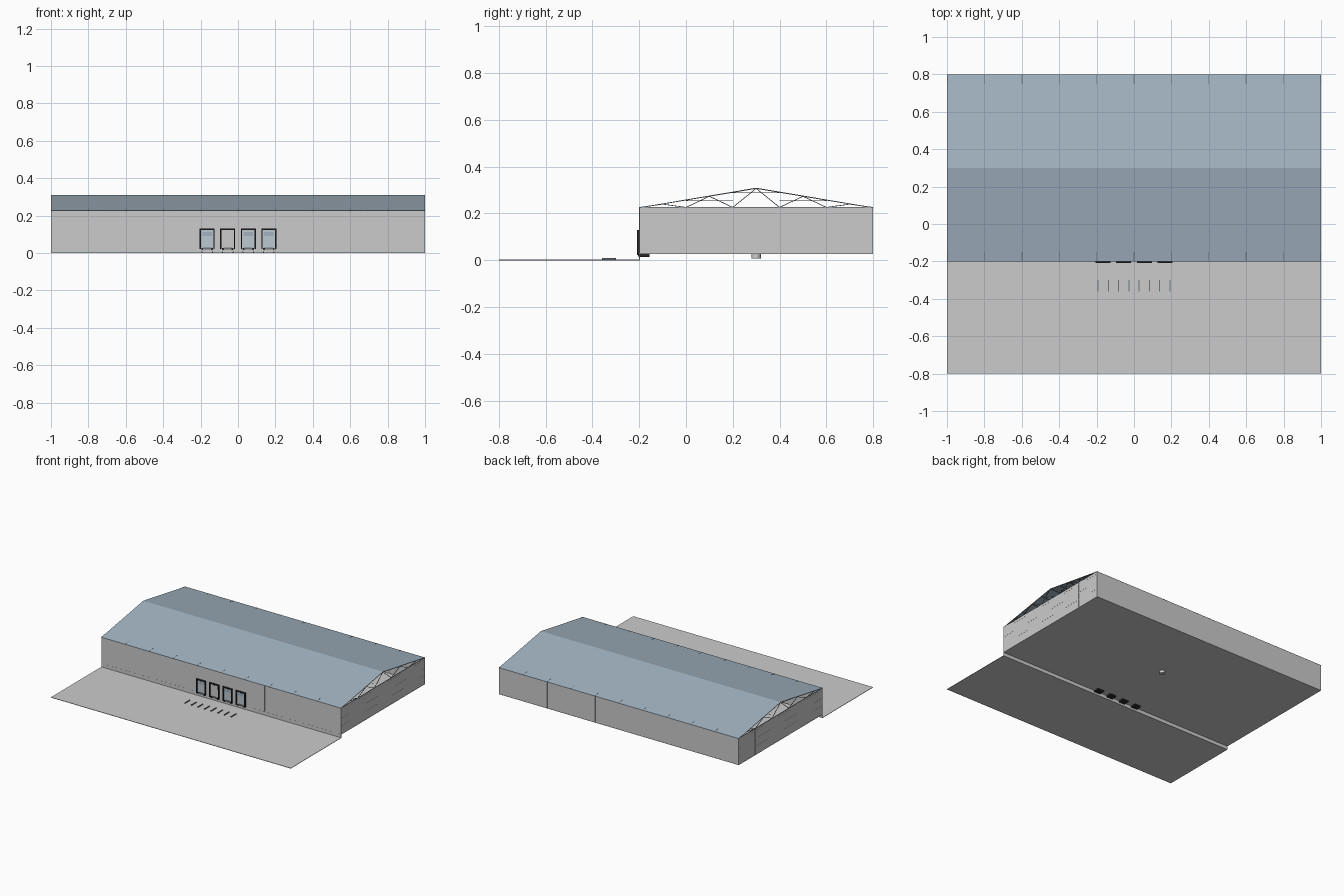
import bpy, bmesh
from mathutils import Vector, Matrix

if "Cube" in bpy.data.objects:
    bpy.data.objects.remove(bpy.data.objects["Cube"])

X, Y0, Y1, RIDGE = 1.0, -0.2, 0.8, 0.3
FLOOR, EAVE, TOP = 0.026, 0.226, 0.31
DOORS = [-0.165, -0.055, 0.055, 0.165]


def material(name, rgb):
    m = bpy.data.materials.new(name)
    m.diffuse_color = (*rgb, 1)
    m.use_nodes = True
    m.node_tree.nodes["Principled BSDF"].inputs["Base Color"].default_value = m.diffuse_color
    return m


blue = material("roof_blue", (0.36, 0.45, 0.53))
pale = material("door_pale", (0.50, 0.58, 0.64))
white = material("door_white", (0.85, 0.87, 0.88))
black = material("black_rubber", (0.02, 0.02, 0.02))
steel = material("dark_steel", (0.16, 0.18, 0.20))


def finish(bm, name, mat=None):
    bmesh.ops.recalc_face_normals(bm, faces=bm.faces)
    me = bpy.data.meshes.new(name)
    bm.to_mesh(me)
    bm.free()
    ob = bpy.data.objects.new(name, me)
    bpy.context.collection.objects.link(ob)
    if mat:
        me.materials.append(mat)
    return ob


def boxes(name, spans, mat=None):
    """One object from (x0, x1, y0, y1, z0, z1) spans."""
    bm = bmesh.new()
    for x0, x1, y0, y1, z0, z1 in spans:
        mtx = Matrix.Translation(((x0 + x1) / 2, (y0 + y1) / 2, (z0 + z1) / 2))
        mtx = mtx @ Matrix.Diagonal((x1 - x0, y1 - y0, z1 - z0, 1))
        bmesh.ops.create_cube(bm, size=1, matrix=mtx)
    return finish(bm, name, mat)


def beams(name, pairs, t, mat=None):
    """One object of square bars running between point pairs."""
    bm = bmesh.new()
    for a, b in pairs:
        a, b = Vector(a), Vector(b)
        d = b - a
        rot = d.to_track_quat('Z', 'Y').to_matrix().to_4x4()
        mtx = Matrix.Translation((a + b) / 2) @ rot @ Matrix.Diagonal((t, t, d.length, 1))
        bmesh.ops.create_cube(bm, size=1, matrix=mtx)
    return finish(bm, name, mat)


def roof_z(y):
    return TOP - (TOP - EAVE) * abs(y - RIDGE) / 0.5


# Ground apron, retaining wall and raised floor
boxes("yard_apron", [(-X, X, -0.8, Y0, 0, 0.003)])
boxes("dock_retaining_wall", [(-X, X, Y0, Y0 + 0.003, 0, FLOOR)])
boxes("floor_slab", [(-X, X, Y0, Y1, FLOOR, FLOOR + 0.003)])

# Walls, with the front wall split around the dock openings
T, E = 0.004, 0.0006
front, x = [], -X + E
for c in DOORS:
    front.append((x, c - 0.034, Y0 + E, Y0 + T, FLOOR, EAVE))
    front.append((c - 0.034, c + 0.034, Y0 + E, Y0 + T, 0.122, EAVE))
    x = c + 0.034
front.append((x, X - E, Y0 + E, Y0 + T, FLOOR, EAVE))
boxes("front_wall", front)
boxes("back_wall", [(-X + E, X - E, Y1 - T, Y1 - E, FLOOR, EAVE)])
boxes("end_walls", [(s[0], s[1], Y0 + E, Y1 - E, FLOOR, EAVE)
                    for s in ((-X + E, -X + T), (X - T, X - E))])

# Columns along all four walls
cols = []
for x in (-0.675, -0.36, 0.36, 0.675):
    cols.append((x - 0.003, x + 0.003, Y0, Y0 + 0.012, FLOOR, EAVE))
for x in (-0.6, 0, 0.2, 0.6):
    cols.append((x - 0.003, x + 0.003, Y1 - 0.012, Y1, FLOOR, EAVE))
for y in (0.2, 0.6):
    for a, b in ((-X, -X + 0.012), (X - 0.012, X)):
        cols.append((a, b, y - 0.003, y + 0.003, FLOOR, EAVE))
boxes("wall_columns", cols)

# Horizontal rails on the end walls
boxes("end_wall_rails", [(a, b, Y0 + E, Y1 - E, z - 0.002, z + 0.002)
                         for z in (0.09, 0.148, 0.21)
                         for a, b in ((-X + E / 3, -X + 0.008), (X - 0.008, X - E / 3))])

# Roof sheet from a gable profile, open at both ends
bm = bmesh.new()
under = 0.002
prof = [(Y0, EAVE), (RIDGE, TOP), (Y1, EAVE),
        (Y1, EAVE - under), (RIDGE, TOP - under), (Y0, EAVE - under)]
vs = [bm.verts.new((-X, y, z)) for y, z in prof]
face = bm.faces.new(vs)
ext = bmesh.ops.extrude_face_region(bm, geom=[face])
bmesh.ops.translate(bm, vec=(2 * X, 0, 0),
                    verts=[v for v in ext["geom"] if isinstance(v, bmesh.types.BMVert)])
finish(bm, "roof_sheet", blue)

# Purlins beneath the sheet
beams("roof_purlins", [((-X, y, roof_z(y) - 0.0035), (X, y, roof_z(y) - 0.0035))
                       for y in [-0.19 + 0.098 * i for i in range(11)]], 0.003, steel)

# Zigzag roof trusses
bars = []
nodes = [(Y0 + 0.1 * i, EAVE if i % 2 == 0 else roof_z(Y0 + 0.1 * i) - 0.003)
         for i in range(11)]
for k in range(11):
    x = -0.998 + k * 0.1996
    bars.append(((x, Y0, EAVE), (x, Y1, EAVE)))
    bars += [((x, *p), (x, *q)) for p, q in zip(nodes, nodes[1:])]
    bars += [((x, y, EAVE - 0.002), (x, RIDGE, TOP - 0.003)) for y in (Y0, Y1)]
beams("roof_trusses", bars, 0.003, steel)

# Diagonal bracing in the end bays
brace = []
for s in (-1, 1):
    for i in range(5):
        a, b = Y0 + 0.2 * i, Y0 + 0.2 * (i + 1)
        a, b = max(a, Y0 + 0.01), min(b, Y1 - 0.01)
        for p, q in ((a, b), (b, a)):
            z = min(roof_z(p), roof_z(q)) - 0.005
            brace.append(((s * 0.99, p, z), (s * 0.8, q, z)))
beams("roof_bracing", brace, 0.0015, steel)

# Dock doors: rubber surround, panel, lip, bumpers, leveller pit and tracks
surround, lips, pits, tracks, guides = [], [], [], [], []
for i, c in enumerate(DOORS):
    w = 0.04
    surround += [(c - w, c - w + 0.007, Y0 - 0.009, Y0, 0.022, 0.13),
                 (c + w - 0.007, c + w, Y0 - 0.009, Y0, 0.022, 0.13),
                 (c - w, c + w, Y0 - 0.009, Y0, 0.122, 0.13)]
    for s in (-1, 1):
        surround.append((c + s * 0.026 - 0.005, c + s * 0.026 + 0.005,
                         Y0 - 0.005, Y0, 0.016, 0.027))
        tracks.append((c + s * 0.034 - 0.001, c + s * 0.034 + 0.001,
                       Y0 + T, Y0 + 0.008, 0.03, EAVE))
        guides.append((c + s * 0.028 - 0.003, c + s * 0.028 + 0.003,
                       -0.36, -0.30, 0.003, 0.009))
    lips.append((c - 0.022, c + 0.022, Y0 - 0.004, Y0, 0.018, 0.03))
    pits.append((c - 0.025, c + 0.025, Y0 + 0.003, -0.155, 0.015, FLOOR))
    tracks += [(c - 0.034, c + 0.034, Y0 + T, Y0 + 0.008, z, z + 0.003) for z in (0.14, 0.18)]
    boxes(f"dock_door_{i + 1}", [(c - 0.034, c + 0.034, Y0 + 0.001, Y0 + 0.004, 0.029, 0.123)],
          white if i == 1 else pale)
    boxes(f"door_window_{i + 1}", [(c - 0.026, c + 0.026, Y0, Y0 + 0.002, 0.092, 0.112)],
          white if i == 1 else blue)
boxes("dock_surrounds", surround, black)
boxes("dock_lips", lips, steel)
boxes("leveller_pits", pits, black)
boxes("door_tracks", tracks, steel)
boxes("wheel_guides", guides, steel)

# Floor drain below the slab
bm = bmesh.new()
bmesh.ops.create_cone(bm, cap_ends=True, segments=12, radius1=0.02, radius2=0.02,
                      depth=0.018, matrix=Matrix.Translation((0, RIDGE, FLOOR - 0.009)))
finish(bm, "floor_drain")
